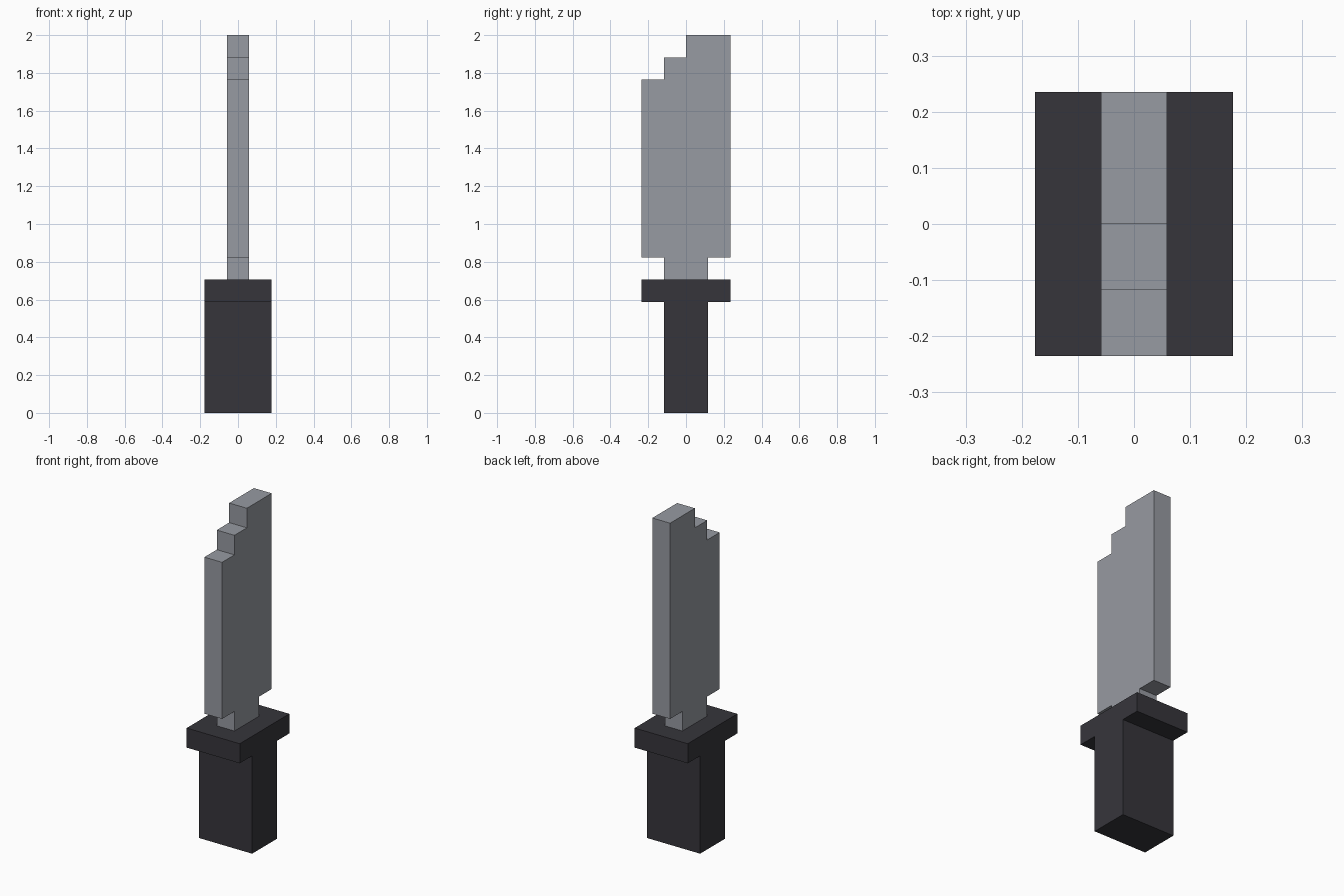
import bpy
import bmesh

cube = bpy.data.objects.get("Cube")
if cube:
    bpy.data.objects.remove(cube, do_unlink=True)

U = 2 / 17  # one block of the stepped design


def make_material(name, color):
    mat = bpy.data.materials.new(name)
    mat.use_nodes = True
    mat.diffuse_color = color
    mat.node_tree.nodes["Principled BSDF"].inputs["Base Color"].default_value = color
    return mat


def extrude_profile(name, profile, width, mat):
    """Extrude a (y, z) outline, in blocks, symmetrically along x."""
    bm = bmesh.new()
    verts = [bm.verts.new((-width / 2 * U, y * U, z * U)) for y, z in profile]
    face = bm.faces.new(verts)
    extruded = bmesh.ops.extrude_face_region(bm, geom=[face])["geom"]
    moved = [v for v in extruded if isinstance(v, bmesh.types.BMVert)]
    bmesh.ops.translate(bm, verts=moved, vec=(width * U, 0, 0))
    bmesh.ops.recalc_face_normals(bm, faces=bm.faces)
    mesh = bpy.data.meshes.new(name)
    bm.to_mesh(mesh)
    bm.free()
    mesh.materials.append(mat)
    obj = bpy.data.objects.new(name, mesh)
    bpy.context.collection.objects.link(obj)
    return obj


def rectangle(half_depth, bottom, top):
    return [(-half_depth, bottom), (half_depth, bottom),
            (half_depth, top), (-half_depth, top)]


steel = make_material("steel grey", (0.31, 0.325, 0.36, 1))
grip = make_material("charcoal", (0.037, 0.036, 0.044, 1))

# Handle and guard
extrude_profile("handle", rectangle(1, 0, 5), 3, grip)
extrude_profile("guard", rectangle(2, 5, 6), 3, grip)

# Blade with narrow neck and stepped tip
blade_outline = [(-1, 6), (1, 6), (1, 7), (2, 7), (2, 17), (0, 17),
                 (0, 16), (-1, 16), (-1, 15), (-2, 15), (-2, 7), (-1, 7)]
extrude_profile("blade", blade_outline, 1, steel)
